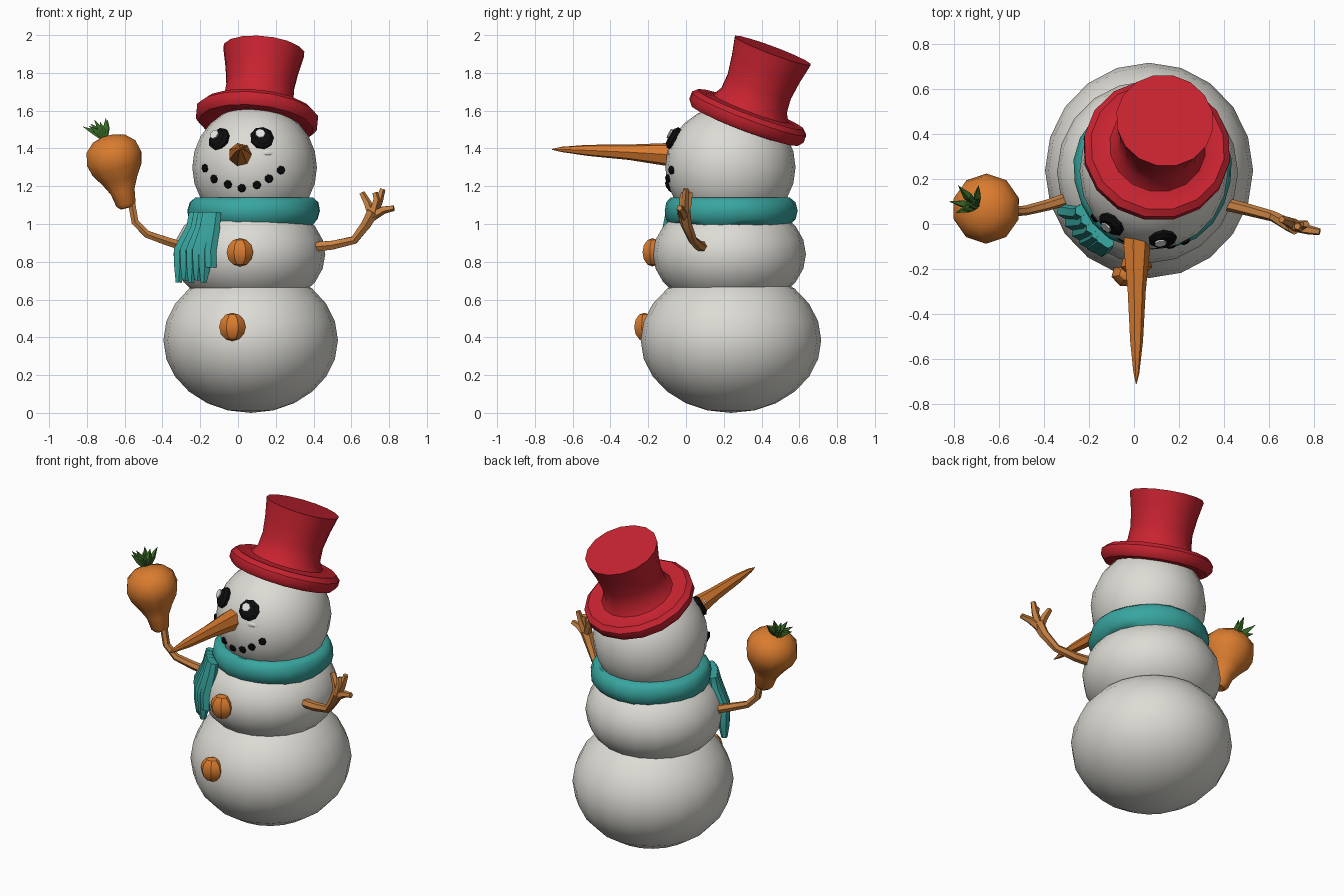
import bpy, bmesh, math
from mathutils import Vector as V

if "Cube" in bpy.data.objects:
    bpy.data.objects.remove(bpy.data.objects["Cube"])


def material(name, r, g, b):
    m = bpy.data.materials.new(name)
    m.diffuse_color = (r, g, b, 1)
    m.use_nodes = True
    m.node_tree.nodes["Principled BSDF"].inputs["Base Color"].default_value = m.diffuse_color
    return m


SNOW = material("snow white", .72, .71, .66)
RED = material("hat red", .58, .017, .03)
TEAL = material("scarf teal", .04, .38, .35)
ORANGE = material("carrot orange", .70, .20, .028)
WOOD = material("twig brown", .57, .22, .055)
GREEN = material("leaf green", .04, .14, .02)
BLACK = material("coal black", .004, .004, .004)
WHITE = material("glint white", .85, .85, .85)


def finish(name, bm, mat, angle):
    bmesh.ops.recalc_face_normals(bm, faces=bm.faces)
    me = bpy.data.meshes.new(name)
    bm.to_mesh(me)
    bm.free()
    me.materials.append(mat)
    ob = bpy.data.objects.new(name, me)
    bpy.context.collection.objects.link(ob)
    bpy.context.view_layer.objects.active = ob
    ob.select_set(True)
    if angle:
        bpy.ops.object.shade_smooth_by_angle(angle=math.radians(angle))
    ob.select_set(False)
    return ob


def loft(name, pts, radii, mat, sides=8, axis=None, angle=35, closed=False, wobble=None):
    """Rings of given radius along a path; a fixed axis makes it a lathe."""
    bm = bmesh.new()
    pts = [V(p) for p in pts]
    rings = []
    for i, (p, r) in enumerate(zip(pts, radii)):
        t = V(axis) if axis else pts[min(i + 1, len(pts) - 1)] - pts[max(i - 1, 0)]
        t.normalize()
        u = t.cross(V((0, 1, 0)) if abs(t.y) < .8 else V((0, 0, 1))).normalized()
        w = t.cross(u)
        ring = []
        for k in range(sides):
            a = math.tau * (k + .5) / sides
            d = u * math.cos(a) + w * math.sin(a)
            ring.append(bm.verts.new(p + d * r * (wobble(a, i) if wobble else 1)))
        rings.append(ring)
    pairs = list(zip(rings, rings[1:])) + ([(rings[-1], rings[0])] if closed else [])
    for a, b in pairs:
        for k in range(sides):
            n = (k + 1) % sides
            bm.faces.new((a[k], a[n], b[n], b[k]))
    if not closed:
        bm.faces.new(rings[0])
        bm.faces.new(rings[-1])
    return finish(name, bm, mat, angle)


def lathe(name, base, axis, profile, mat, **kw):
    """Profile is a list of (radius, height along axis)."""
    d = V(axis).normalized()
    return loft(name, [V(base) + d * h for r, h in profile],
                [r for r, h in profile], mat, axis=axis, **kw)


def ball(name, c, r, mat, seg=20, rings=12, angle=45):
    bm = bmesh.new()
    bmesh.ops.create_uvsphere(bm, u_segments=seg, v_segments=rings, radius=1)
    for v in bm.verts:
        v.co = V(c) + V((v.co.x * r[0], v.co.y * r[1], v.co.z * r[2]))
    return finish(name, bm, mat, angle)


# Snow balls
HC, HR = V((.088, .235, 1.30)), V((.33, .345, .33))
ball("bottom_ball", (.067, .238, .385), (.462, .478, .385), SNOW)
ball("middle_ball", (.06, .23, .84), (.402, .405, .295), SNOW)
ball("head", HC, HR, SNOW)


def on_head(x, z):
    """Front surface point and normal of the head."""
    dx, dz = (x - HC.x) / HR.x, (z - HC.z) / HR.z
    dy = -math.sqrt(1 - dx * dx - dz * dz)
    return (V((x, HC.y + dy * HR.y, z)),
            V((dx / HR.x, dy / HR.y, dz / HR.z)).normalized())


# Eyes with glints
for i, (x, z) in enumerate([(-.10, 1.45), (.127, 1.455)]):
    p, n = on_head(x, z)
    lathe(f"eye_{i}", p, n, [(.06, -.02), (.064, .006), (.045, .02)], BLACK, sides=9)
    lathe(f"eye_glint_{i}", p + V((-.012, 0, .014)), n,
          [(.027, .018), (.027, .026)], WHITE, sides=7)

# Coal mouth
for i, (x, z) in enumerate([(-.175, 1.295), (-.127, 1.238), (-.053, 1.21), (.02, 1.19),
                            (.10, 1.207), (.164, 1.24), (.227, 1.285)]):
    p, n = on_head(x, z)
    lathe(f"mouth_coal_{i}", p, n, [(.021, -.01), (.023, .004), (.014, .012)], BLACK, sides=7)

# Carrot nose and cheek crease
loft("nose", [(.015, .03, 1.365), (.01, -.10, 1.368), (.01, -.30, 1.38),
              (.01, -.52, 1.39), (.01, -.66, 1.395), (.01, -.71, 1.395)],
     [.06, .062, .042, .03, .014, .002], ORANGE, sides=7, angle=30)
ball("cheek", (.14, -.065, 1.375), (.065, .03, .024), SNOW, 10, 6)

# Buttons
for i, c in enumerate([(.01, -.178, .85), (-.03, -.222, .455)]):
    ball(f"button_{i}", c, (.072, .058, .075), ORANGE, 7, 6, 30)

# Tilted top hat with rolled brim
lathe("hat", (.10, .325, 1.56), (.037, .135, .36),
      [(.20, -.03), (.27, -.045), (.305, -.04), (.328, -.012), (.328, .025), (.30, .05),
       (.26, .045), (.215, .055), (.188, .10), (.182, .18), (.196, .28), (.218, .385)],
      RED, sides=16, angle=40)

# Scarf band
lathe("scarf", (.083, .235, 1.0), (0, 0, 1),
      [(.26, .0), (.315, -.005), (.343, .025), (.352, .07), (.342, .115), (.315, .14), (.26, .135)],
      TEAL, sides=22, closed=True, angle=50,
      wobble=lambda a, i: 1 + .012 * math.sin(5 * a + i))

# Scarf tail: pleats hanging over the chest
for i in range(6):
    s = i / 5
    bulge = math.sin(s * math.pi)
    x0, y0 = -.235 + .12 * s, .06 - .14 * s - .02 * bulge
    x1, y1 = -.31 + .165 * s, .06 - .17 * s - .03 * bulge
    end = .69 + (.09 if i == 5 else .012 * (i % 2))
    loft(f"scarf_pleat_{i}",
         [(x0, y0, 1.06), (x0 - .01, y0 - .01, .98), (x1, y1, .86), (x1 + .002, y1 - .002, .77),
          (x1 - .004, y1, end)],
         [.028, .034, .036, .034, .018], TEAL, sides=6, angle=30)

# Open-handed arm
loft("right_arm", [(.36, .10, .875), (.50, .065, .888), (.615, .035, .915), (.68, .0, 1.0),
                   (.715, -.012, 1.065)], [.03, .027, .024, .03, .036], WOOD, sides=6)
palm = V((.71, -.01, 1.04))
for i, (mid, tip) in enumerate([((.685, .01, 1.11), (.655, .02, 1.165)),
                                ((.745, -.005, 1.12), (.765, .0, 1.185)),
                                ((.735, -.015, 1.13), (.725, -.01, 1.165)),
                                ((.77, -.025, 1.075), (.825, -.035, 1.085))]):
    loft(f"finger_{i}", [palm, mid, tip], [.026, .022, .016], WOOD, sides=5)

# Arm holding the root vegetable
loft("left_arm", [(-.27, .12, .875), (-.38, .085, .91), (-.48, .06, .945), (-.545, .055, 1.01),
                  (-.565, .055, 1.12)], [.028, .025, .022, .022, .022], WOOD, sides=6)
lathe("held_vegetable", (-.588, .06, 1.085), (-.10, .012, .385),
      [(.035, 0), (.055, .02), (.068, .09), (.10, .15), (.14, .21), (.156, .27),
       (.140, .335), (.09, .38), (.03, .395)], ORANGE, sides=10, angle=35)

# Leaf tuft
for i, (dx, dy, dz) in enumerate([(-.12, .02, .075), (-.08, .09, .09), (-.03, .0, .10),
                                  (-.06, -.02, .11), (.01, .09, .11), (.0, .03, .12),
                                  (-.09, -.03, .08)]):
    b, d = V((-.70, .08, 1.44)), V((dx, dy, dz))
    loft(f"leaf_{i}", [b, b + d * .5 + V((0, 0, .008)), b + d], [.012, .02, .001],
         GREEN, sides=4, angle=0)
